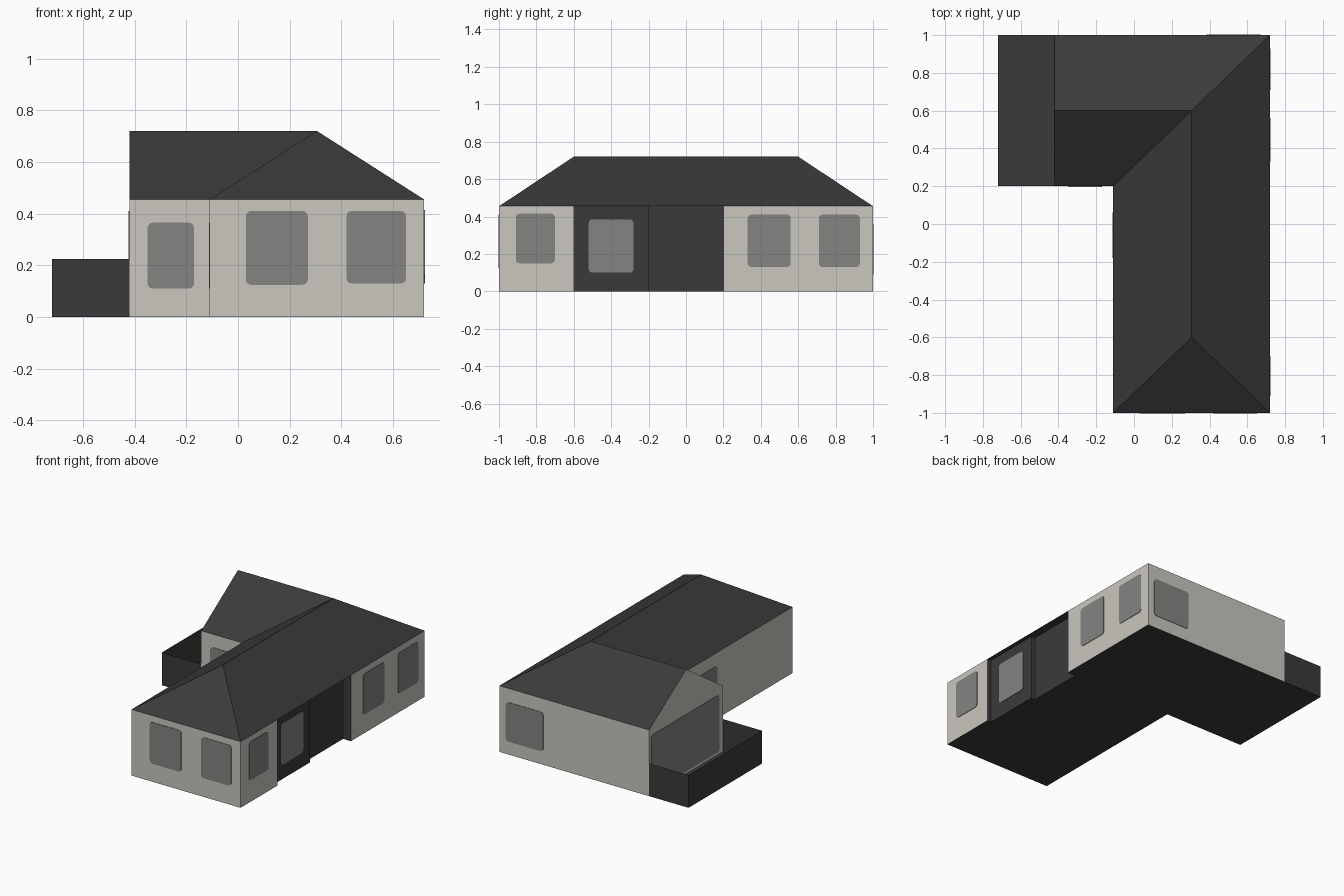
import bpy, bmesh
from math import radians, sin, cos
from mathutils import Vector

cube = bpy.data.objects.get("Cube")
if cube:
    bpy.data.objects.remove(cube)

EAVE, RIDGE, PARAPET = 0.455, 0.72, 0.225
LEFT, RIGHT, WING, TERRACE = -0.11, 0.72, -0.42, -0.72


def material(name, r, g, b):
    m = bpy.data.materials.new(name)
    m.use_nodes = True
    m.diffuse_color = (r, g, b, 1)
    m.node_tree.nodes["Principled BSDF"].inputs["Base Color"].default_value = (r, g, b, 1)
    return m


WALL = material("cream_wall", 0.59, 0.57, 0.52)
DARK = material("dark_slate", 0.042, 0.042, 0.042)
GLASS = material("grey_glass", 0.23, 0.23, 0.225)


def finish(name, bm, *mats):
    mesh = bpy.data.meshes.new(name)
    bm.to_mesh(mesh)
    bm.free()
    for m in mats:
        mesh.materials.append(m)
    obj = bpy.data.objects.new(name, mesh)
    bpy.context.collection.objects.link(obj)
    return obj


def prism(bm, outline, height):
    """Floor plus upright sides, open at the top."""
    low = [bm.verts.new((x, y, 0)) for x, y in outline]
    high = [bm.verts.new((x, y, height)) for x, y in outline]
    floor = bm.faces.new(low[::-1])
    n = len(outline)
    sides = [bm.faces.new((low[i], low[(i + 1) % n], high[(i + 1) % n], high[i]))
             for i in range(n)]
    return floor, sides


# House body: L-shaped walls with a two-step entrance recess
bm = bmesh.new()
STEP, DEEP = RIGHT - 0.03, RIGHT - 0.06
body = [(LEFT, -1), (RIGHT, -1), (RIGHT, -0.6), (STEP, -0.6), (STEP, -0.2),
        (DEEP, -0.2), (DEEP, 0.2), (RIGHT, 0.2), (RIGHT, 1), (WING, 1),
        (WING, 0.2), (LEFT, 0.2)]
floor, sides = prism(bm, body, EAVE)
floor.material_index = 1
for f in sides:
    c = f.calc_center_median()
    if 0.6 < c.x < RIGHT - 0.005 and -0.65 < c.y < 0.25:
        f.material_index = 1
finish("house_walls", bm, WALL, DARK)

# Terrace: low parapet, open above
bm = bmesh.new()
floor, sides = prism(bm, [(TERRACE, 0.2), (WING, 0.2), (WING, 1), (TERRACE, 1)], PARAPET)
bm.faces.remove(sides[1])
finish("terrace_parapet", bm, DARK)

# Roof: hipped at the front and corner, gabled over the side wing
bm = bmesh.new()
points = {
    "front_l": (LEFT, -1, EAVE), "front_r": (RIGHT, -1, EAVE),
    "back_r": (RIGHT, 1, EAVE), "wing_b": (WING, 1, EAVE),
    "wing_f": (WING, 0.2, EAVE), "valley": (LEFT, 0.2, EAVE),
    "hip": (0.305, -0.6, RIDGE), "corner": (0.305, 0.6, RIDGE),
    "gable": (WING, 0.6, RIDGE),
}
v = {k: bm.verts.new(p) for k, p in points.items()}
for names in ("front_l front_r hip", "front_r back_r corner hip",
              "back_r wing_b gable corner", "wing_f valley corner gable",
              "valley front_l hip corner",
              "valley wing_f wing_b back_r front_r front_l"):
    bm.faces.new([v[k] for k in names.split()])
bm.faces.new([v["wing_b"], v["wing_f"], v["gable"]]).material_index = 1
finish("roof", bm, DARK, WALL)


# Windows: thin round-cornered plates set on the walls
def window(name, axis, wall, sign, a0, a1, z0, z1, radius=0.02):
    bm = bmesh.new()
    ring = []
    corners = [(a1, z1, -1, -1), (a0, z1, 1, -1), (a0, z0, 1, 1), (a1, z0, -1, 1)]
    for q, (a, z, da, dz) in enumerate(corners):
        for t in (0, 30, 60, 90):
            ang = radians(q * 90 + t)
            u = a + radius * (da + cos(ang))
            w = z + radius * (dz + sin(ang))
            ring.append((wall, u, w) if axis == "x" else (u, wall, w))
    face = bm.faces.new([bm.verts.new(p) for p in ring])
    push = Vector((sign, 0, 0) if axis == "x" else (0, sign, 0)) * 0.003
    out = bmesh.ops.extrude_face_region(bm, geom=[face], use_keep_orig=True)
    for e in out["geom"]:
        if isinstance(e, bmesh.types.BMVert):
            e.co += push
    bmesh.ops.recalc_face_normals(bm, faces=bm.faces)
    finish(name, bm, GLASS)


window("front_window_right", "y", -1, -1, 0.03, 0.27, 0.125, 0.41)
window("front_window_left", "y", -1, -1, 0.42, 0.65, 0.13, 0.41)
window("wing_front_window", "y", 0.2, -1, -0.35, -0.17, 0.11, 0.365)
window("back_window", "y", 1, 1, 0.385, 0.67, 0.09, 0.36)
window("side_window_front", "x", RIGHT, 1, -0.91, -0.70, 0.15, 0.415)
window("side_window_middle", "x", RIGHT, 1, 0.33, 0.56, 0.13, 0.41)
window("side_window_back", "x", RIGHT, 1, 0.71, 0.93, 0.13, 0.41)
window("entrance_window", "x", STEP, 1, -0.52, -0.28, 0.10, 0.385)
window("courtyard_window", "x", LEFT, -1, -0.18, 0.06, 0.11, 0.365)
window("terrace_window", "x", WING, -1, 0.24, 0.98, 0.02, 0.41)
